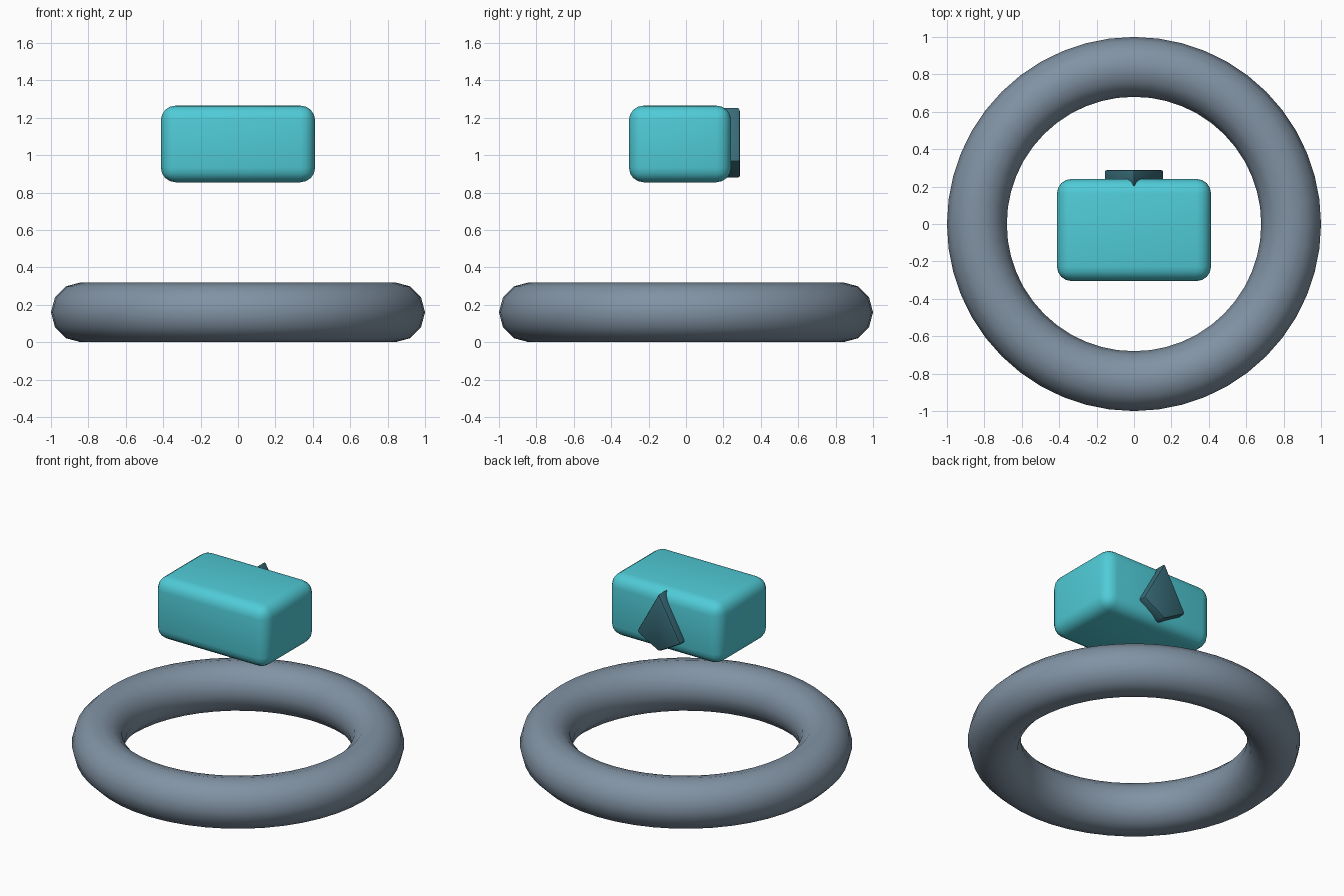
import bpy
import bmesh

if "Cube" in bpy.data.objects:
    bpy.data.objects.remove(bpy.data.objects["Cube"])


def finish(obj, colour, bevel=0, segments=3):
    mat = bpy.data.materials.new(obj.name + "_colour")
    mat.diffuse_color = (*colour, 1)
    mat.use_nodes = True
    mat.node_tree.nodes["Principled BSDF"].inputs["Base Color"].default_value = mat.diffuse_color
    obj.data.materials.append(mat)
    if bevel:
        mod = obj.modifiers.new("rounding", "BEVEL")
        mod.width, mod.segments = bevel, segments
    bpy.ops.object.select_all(action="DESELECT")
    obj.select_set(True)
    bpy.context.view_layer.objects.active = obj
    if bevel:
        bpy.ops.object.modifier_apply(modifier="rounding")
    bpy.ops.object.shade_smooth_by_angle(angle=0.7)


# Base ring
bpy.ops.mesh.primitive_torus_add(major_radius=0.84, minor_radius=0.16,
                                 major_segments=48, minor_segments=12,
                                 location=(0, 0, 0.16))
ring = bpy.context.object
ring.name = "base_ring"
finish(ring, (0.22, 0.29, 0.37))

# Floating rounded block
bpy.ops.mesh.primitive_cube_add(size=1, location=(0, -0.032, 1.06))
block = bpy.context.object
block.name = "floating_block"
block.scale = (0.824, 0.546, 0.41)
bpy.ops.object.transform_apply(location=False, rotation=False, scale=True)
finish(block, (0.08, 0.6, 0.68), 0.078, 4)

# Kite-shaped pointer on the back of the block
bm = bmesh.new()
outline = [(0, 1.26), (0.162, 0.967), (0, 0.876), (-0.162, 0.967)]
face = bm.faces.new([bm.verts.new((x, 0.19, z)) for x, z in outline])
new = bmesh.ops.extrude_face_region(bm, geom=[face])["geom"]
bmesh.ops.translate(bm, vec=(0, 0.1, 0),
                    verts=[v for v in new if isinstance(v, bmesh.types.BMVert)])
bmesh.ops.recalc_face_normals(bm, faces=bm.faces)
mesh = bpy.data.meshes.new("back_pointer")
bm.to_mesh(mesh)
bm.free()
pointer = bpy.data.objects.new("back_pointer", mesh)
bpy.context.collection.objects.link(pointer)
finish(pointer, (0.04, 0.15, 0.19), 0.015, 2)
